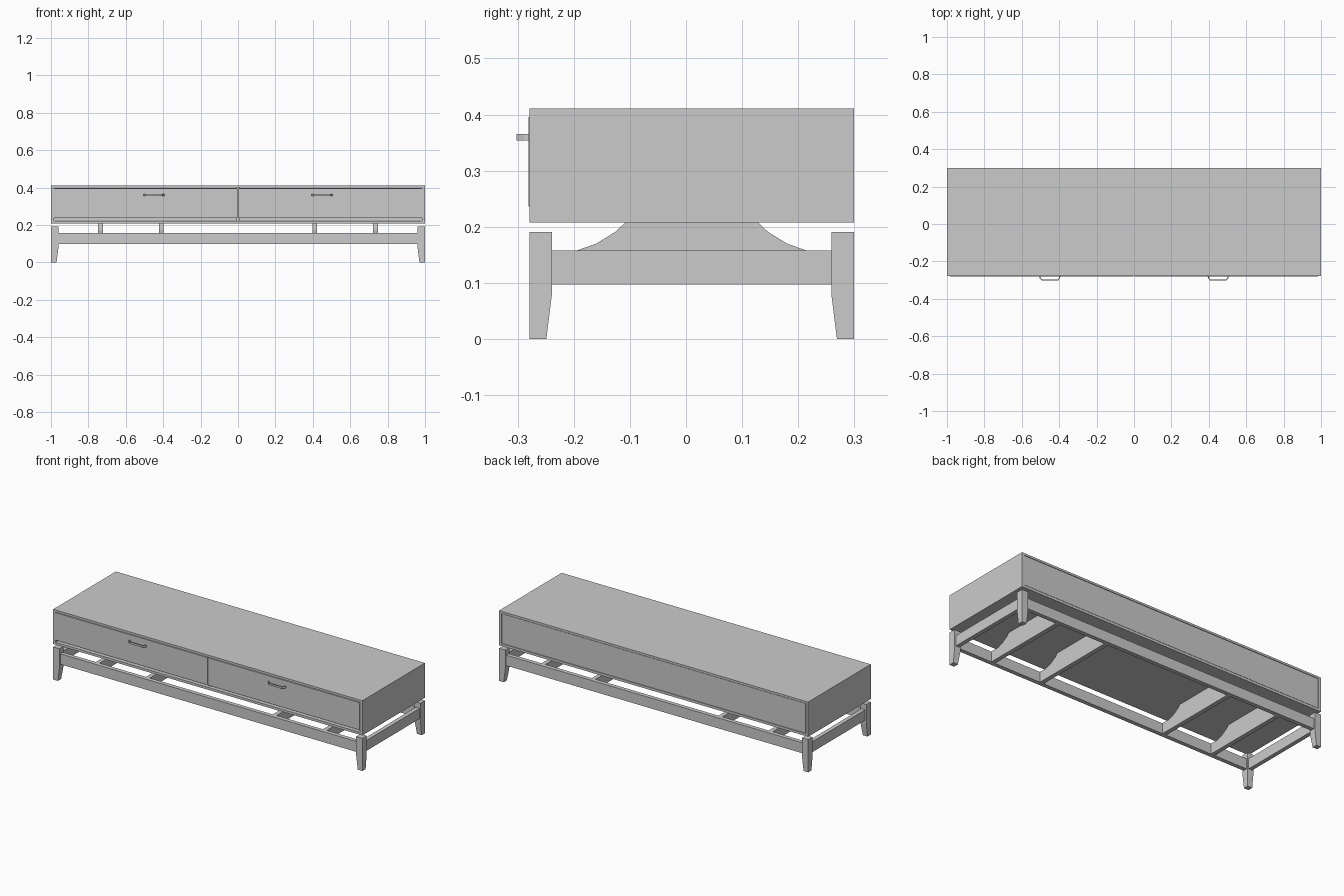
import bpy, bmesh

if "Cube" in bpy.data.objects:
    bpy.data.objects.remove(bpy.data.objects["Cube"])

CY = 0.01                      # centre line of the carcass in y
Y0, Y1 = -0.279, 0.299         # carcass front and back


def finish(name, bm):
    bmesh.ops.recalc_face_normals(bm, faces=bm.faces)
    mesh = bpy.data.meshes.new(name)
    bm.to_mesh(mesh)
    bm.free()
    obj = bpy.data.objects.new(name, mesh)
    bpy.context.collection.objects.link(obj)
    return obj


def add_box(bm, x0, x1, y0, y1, z0, z1):
    verts = bmesh.ops.create_cube(bm, size=1)["verts"]
    for v in verts:
        v.co.x = x1 if v.co.x > 0 else x0
        v.co.y = y1 if v.co.y > 0 else y0
        v.co.z = z1 if v.co.z > 0 else z0


def box(name, *dims):
    bm = bmesh.new()
    add_box(bm, *dims)
    return finish(name, bm)


def prism(name, points, vec):
    bm = bmesh.new()
    face = bm.faces.new([bm.verts.new(p) for p in points])
    ext = bmesh.ops.extrude_face_region(bm, geom=[face])["geom"]
    moved = [e for e in ext if isinstance(e, bmesh.types.BMVert)]
    bmesh.ops.translate(bm, verts=moved, vec=vec)
    return finish(name, bm)


# Cabinet shell
box("cabinet_top", -1, 1, Y0, Y1, 0.399, 0.411)
box("cabinet_bottom", -1, 1, Y0, Y1, 0.208, 0.222)
for side, s in (("left", -1), ("right", 1)):
    box(f"cabinet_side_{side}", *sorted((s, s * 0.985)), Y0, Y1, 0.222, 0.399)
box("cabinet_divider", -0.008, 0.008, Y0 + 0.02, Y1 - 0.02, 0.222, 0.399)
box("back_panel", -0.982, 0.982, Y1 - 0.015, Y1 - 0.001, 0.224, 0.397)

# Drawers and handles
for side, s in (("left", -1), ("right", 1)):
    xa, xb = sorted((s * 0.002, s * 0.983))
    box(f"drawer_front_{side}", xa, xb, -0.281, -0.262, 0.236, 0.396)
    xa, xb = sorted((s * 0.02, s * 0.97))
    bm = bmesh.new()
    add_box(bm, xa, xb, -0.262, 0.26, 0.236, 0.246)
    add_box(bm, xa, xa + 0.012, -0.262, 0.26, 0.246, 0.375)
    add_box(bm, xb - 0.012, xb, -0.262, 0.26, 0.246, 0.375)
    add_box(bm, xa + 0.012, xb - 0.012, 0.248, 0.26, 0.246, 0.375)
    finish(f"drawer_body_{side}", bm)

    half = [(0.056, -0.28), (0.055, -0.289), (0.044, -0.302)]
    inner = [(0.042, -0.297), (0.050, -0.287), (0.050, -0.28)]
    outline = (half + [(-x, y) for x, y in reversed(half)]
               + [(-x, y) for x, y in reversed(inner)] + inner)
    prism(f"drawer_handle_{side}",
          [(s * 0.45 + x, y, 0.354) for x, y in outline], (0, 0, 0.011))

# Tapered legs, square above and narrowing on the inner sides
for xn, sx in (("left", -1), ("right", 1)):
    for yn, sy in (("front", -1), ("back", 1)):
        bm = bmesh.new()
        rings = []
        for z, w in ((0, 0.03), (0.08, 0.04), (0.191, 0.04)):
            rings.append([bm.verts.new((sx * (1 - a * w), CY + sy * (0.289 - b * w), z))
                          for a, b in ((0, 0), (1, 0), (1, 1), (0, 1))])
        for lo, hi in zip(rings, rings[1:]):
            for i in range(4):
                j = (i + 1) % 4
                bm.faces.new((lo[i], lo[j], hi[j], hi[i]))
        bm.faces.new(rings[0])
        bm.faces.new(rings[-1])
        finish(f"leg_{yn}_{xn}", bm)

# Base rails
for name, s in (("front", -1), ("back", 1)):
    ya, yb = sorted((CY + s * 0.281, CY + s * 0.257))
    box(f"rail_{name}", -0.96, 0.96, ya, yb, 0.097, 0.158)
for name, s in (("left", -1), ("right", 1)):
    xa, xb = sorted((s * 0.992, s * 0.968))
    box(f"rail_{name}", xa, xb, CY - 0.249, CY + 0.249, 0.097, 0.158)

# Curved cross bars carrying the cabinet
rise = [(0.257, 0.097), (0.257, 0.158), (0.204, 0.158),
        (0.170, 0.170), (0.136, 0.191), (0.118, 0.208)]
profile = rise + [(-y, z) for y, z in reversed(rise)]
for i, x in enumerate((-0.735, -0.41, 0.41, 0.735)):
    prism(f"cross_bar_{i + 1}",
          [(x - 0.0125, CY + y, z) for y, z in profile], (0.025, 0, 0))
